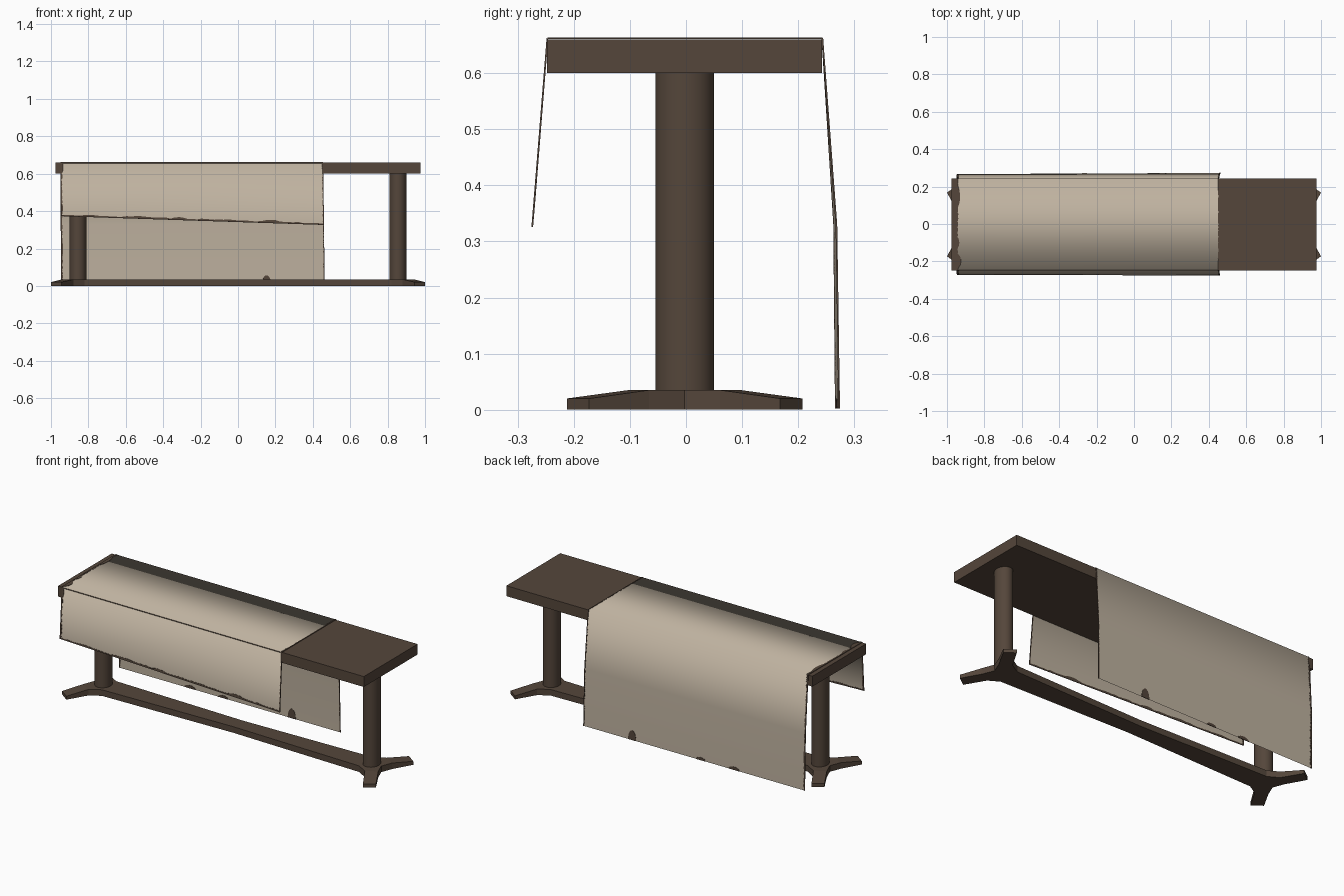
import bpy, bmesh, math, random
from mathutils import Vector

if "Cube" in bpy.data.objects:
    bpy.data.objects.remove(bpy.data.objects["Cube"])

random.seed(4)
YC = -0.0025  # the table sits slightly forward of the cloth's centre


def material(name, rgb):
    m = bpy.data.materials.new(name)
    m.diffuse_color = (*rgb, 1)
    m.use_nodes = True
    m.node_tree.nodes["Principled BSDF"].inputs["Base Color"].default_value = m.diffuse_color
    return m


WOOD = material("dark brown wood", (0.089, 0.061, 0.043))
CLOTH = material("beige linen", (0.52, 0.445, 0.35))


def mesh_object(name, verts, faces, mat, smooth=False, fix_normals=False):
    me = bpy.data.meshes.new(name)
    me.from_pydata([tuple(v) for v in verts], [], faces)
    if fix_normals:
        bm = bmesh.new()
        bm.from_mesh(me)
        bmesh.ops.recalc_face_normals(bm, faces=bm.faces)
        bm.to_mesh(me)
        bm.free()
    for p in me.polygons:
        p.use_smooth = smooth
    me.materials.append(mat)
    ob = bpy.data.objects.new(name, me)
    bpy.context.collection.objects.link(ob)
    return ob


# Table top
bpy.ops.mesh.primitive_cube_add(size=1, location=(0, YC, 0.63))
top = bpy.context.object
top.name = "table_top"
top.scale = (1.95, 0.49, 0.06)
top.data.materials.append(WOOD)

# Two oval columns
for side, label in ((-1, "left"), (1, "right")):
    bpy.ops.mesh.primitive_cylinder_add(vertices=32, radius=1, depth=0.585,
                                        location=(side * 0.855, YC, 0.3175))
    col = bpy.context.object
    col.name = label + "_column"
    col.scale = (0.045, 0.052, 1)
    bpy.ops.object.transform_apply(location=False, rotation=False, scale=True)
    bpy.ops.object.shade_smooth_by_angle(angle=math.radians(40))
    col.data.materials.append(WOOD)

# Base: tapered beam with splayed feet, one quarter mirrored twice
plan = [(0, 0), (0.915, 0), (0.94, 0.063), (1.0, 0.17),
        (0.945, 0.21), (0.88, 0.10), (0.82, 0.065), (0, 0.045)]
tips = (3, 4)
n = len(plan)
verts = [(x, y, 0.02 if i in tips else 0.035) for i, (x, y) in enumerate(plan)]
verts += [(x, y, 0) for x, y in plan]
faces = [(0, 1, 2, 5, 6, 7), (2, 3, 4, 5)]
faces += [tuple(n + i for i in reversed(f)) for f in faces]
faces += [(i + n, i + 1 + n, i + 1, i) for i in range(1, n - 1)]
base = mesh_object("base_beam_and_feet", verts, faces, WOOD)
base.location.y = YC
mir = base.modifiers.new("mirror", 'MIRROR')
mir.use_axis = (True, True, False)

# Cloth: cross-section at the left and right ends, front hem to back hem
left = [Vector(p) for p in ((-0.947, -0.270, 0.373), (-0.95, -0.247, 0.662),
                            (-0.95, 0.243, 0.662), (-0.948, 0.264, 0.33),
                            (-0.945, 0.267, 0.002))]
right = [Vector(p) for p in ((0.46, -0.274, 0.326), (0.455, -0.247, 0.662),
                             (0.455, 0.243, 0.662), (0.46, 0.268, 0.33),
                             (0.463, 0.273, 0.002))]
k = len(left)
mesh_object("draped_cloth", left + right,
            [(i, k + i, k + i + 1, i + 1) for i in range(k - 1)], CLOTH, smooth=True)


# Ragged brown stains: thin plates growing inward from a cloth edge
def stain(name, a, b, inward, width, bumps=(), t0=0.0, t1=1.0):
    inward = Vector(inward).normalized()
    steps = 60
    verts = []
    for i in range(steps + 1):
        t = t0 + (t1 - t0) * i / steps
        w = width * random.uniform(0.6, 1.2)
        for centre, half, height in bumps:
            d = abs(t - centre) / half
            if d < 1:
                w = max(w, height * math.sqrt(1 - d * d))
        p = a.lerp(b, t)
        verts += [p, p + inward * w]
    faces = [(2 * i, 2 * i + 2, 2 * i + 3, 2 * i + 1) for i in range(steps)]
    ob = mesh_object(name, verts, faces, WOOD)
    sol = ob.modifiers.new("thickness", 'SOLIDIFY')
    sol.thickness = 0.003
    sol.offset = 0


stain("front_hem_stain", left[0], right[0], left[1] - left[0], 0.010,
      [(0.3, 0.05, 0.014), (0.45, 0.03, 0.016), (0.8, 0.04, 0.018)])
for i, (c, half, h) in enumerate(((0.78, 0.018, 0.055), (0.47, 0.022, 0.016),
                                  (0.32, 0.025, 0.018))):
    stain(f"back_hem_stain_{i + 1}", left[4], right[4], left[3] - left[4], 0.003,
          [(c, half, h)], c - half, c + half)

# Left and right edges, segment by segment
names = ("front", "top", "upper_back", "lower_back")
left_bumps = ([(0.15, 0.1, 0.012), (0.9, 0.12, 0.015)],
              [(0.1, 0.08, 0.025), (0.3, 0.06, 0.016), (0.8, 0.12, 0.02)], [],
              [(0.4, 0.15, 0.012)])
for i, nm in enumerate(names):
    stain(f"left_{nm}_edge_stain", left[i], left[i + 1], (1, 0, 0), 0.009, left_bumps[i])
    stain(f"right_{nm}_edge_stain", right[i], right[i + 1], (-1, 0, 0), 0.006)
